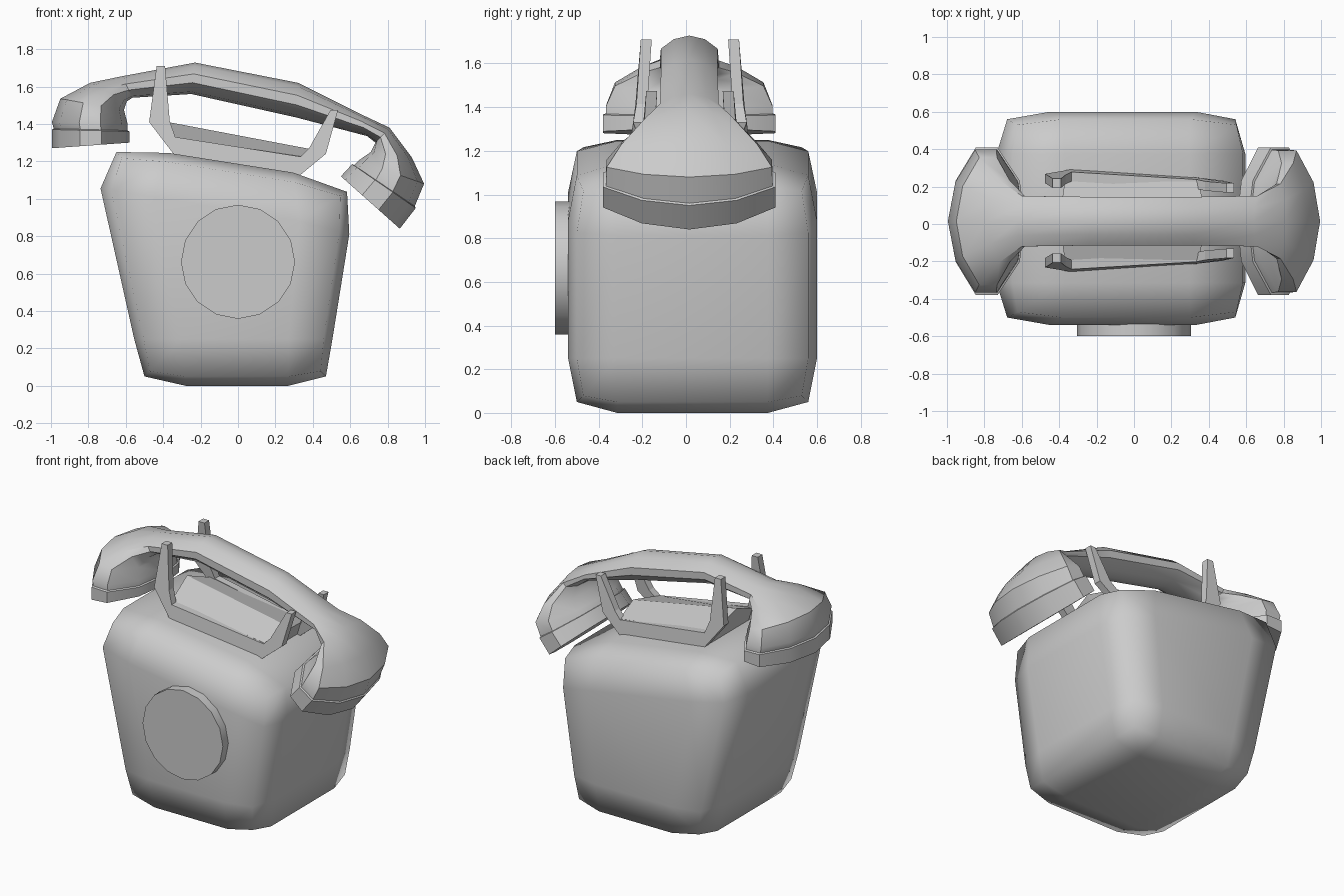
import bpy, bmesh, math
from mathutils import Vector

if "Cube" in bpy.data.objects:
    bpy.data.objects.remove(bpy.data.objects["Cube"])


def finish(name, bm, angle=None):
    bmesh.ops.recalc_face_normals(bm, faces=bm.faces)
    me = bpy.data.meshes.new(name)
    bm.to_mesh(me)
    bm.free()
    ob = bpy.data.objects.new(name, me)
    bpy.context.collection.objects.link(ob)
    if angle:
        bpy.ops.object.select_all(action='DESELECT')
        ob.select_set(True)
        bpy.context.view_layer.objects.active = ob
        bpy.ops.object.shade_smooth_by_angle(angle=math.radians(angle))
    return ob


def loft(name, rings, angle=None):
    """Skin a list of equal-length rings and cap both ends."""
    bm = bmesh.new()
    vs = [[bm.verts.new(p) for p in r] for r in rings]
    n = len(vs[0])
    for a, b in zip(vs, vs[1:]):
        for i in range(n):
            bm.faces.new((a[i], a[(i + 1) % n], b[(i + 1) % n], b[i]))
    bm.faces.new(vs[0])
    bm.faces.new(vs[-1])
    return finish(name, bm, angle)


# Body: rounded block on a 4x4x4 shell; rows run bottom to top, (x, z) each
P = [
    [(-.50, .05), (-.28, 0), (.27, 0), (.47, .05)],
    [(-.555, .25), (-.30, .25), (.27, .25), (.505, .25)],
    [(-.735, 1.055), (-.45, 1.01), (.33, .88), (.595, .81)],
    [(-.65, 1.25), (-.37, 1.245), (.295, 1.14), (.583, 1.037)],
]


def body_point(i, j, k):
    p = Vector(P[k][i])
    inner = Vector(P[min(max(k, 1), 2)][min(max(i, 1), 2)])
    rim = (i in (0, 3)) + (k in (0, 3))
    if j in (1, 2):
        y = .345
    else:
        y = (.57, .53, .50)[rim]
        p = p.lerp(inner, (0, .2, .14)[rim])
    return (p.x, .03 + (y if j > 1 else -y), p.y)


bm = bmesh.new()
V = {}
for i in range(4):
    for j in range(4):
        for k in range(4):
            if {i, j, k} & {0, 3}:
                V[i, j, k] = bm.verts.new(body_point(i, j, k))
for s in (0, 3):
    for a in range(3):
        for b in range(3):
            quad = [(a, b), (a + 1, b), (a + 1, b + 1), (a, b + 1)]
            bm.faces.new([V[s, u, v] for u, v in quad])
            bm.faces.new([V[u, s, v] for u, v in quad])
            bm.faces.new([V[u, v, s] for u, v in quad])
finish("body", bm, 80)

# Dial disc on the front
circle = [(2 * math.pi * t / 16) for t in range(16)]
loft("dial", [[(.305 * math.cos(t), y, .663 + .305 * math.sin(t)) for t in circle]
              for y in (-.6, -.48)], 30)

# Handset: stations of outer point, inner point (x, z) and half width
HALF = [(1, 0), (.8, .55), (.28, 1), (-.28, 1), (-.85, .55), (-1, 0)]
SECTION = HALF + [(u, -v) for u, v in HALF[-2:0:-1]]
STATIONS = [
    (-.995, 1.27, -.58, 1.30, .395),
    (-.995, 1.37, -.58, 1.36, .395),
    (-.985, 1.375, -.59, 1.365, .382),
    (-.995, 1.41, -.59, 1.40, .382),
    (-.95, 1.535, -.61, 1.475, .34),
    (-.79, 1.62, -.595, 1.52, .22),
    (-.62, 1.655, -.565, 1.54, .135),
    (-.23, 1.728, -.25, 1.56, .13),
    (.32, 1.62, .31, 1.435, .13),
    (.64, 1.46, .69, 1.335, .135),
    (.81, 1.38, .735, 1.30, .20),
    (.93, 1.22, .71, 1.25, .31),
    (.995, 1.08, .645, 1.205, .378),
    (.945, .96, .62, 1.18, .382),
    (.95, .95, .61, 1.185, .395),
    (.865, .84, .55, 1.12, .395),
]
rings = []
for ox, oz, ix, iz, w in STATIONS:
    o, n = Vector((ox, oz)), Vector((ix, iz))
    c, d = (o + n) / 2, (o - n) / 2
    rings.append([(c.x + d.x * u, .015 + w * v, c.y + d.y * u) for u, v in SECTION])
loft("handset", rings, 40)

# Cradle side plates with prongs: (x, z, distance from the middle)
PLATE = [
    (-.435, 1.71, .225), (-.475, 1.41, .25), (-.33, 1.22, .275),
    (.30, 1.10, .235), (.47, 1.24, .215), (.535, 1.475, .2),
    (.495, 1.475, .2), (.38, 1.27, .21), (.335, 1.225, .22),
    (-.335, 1.33, .26), (-.365, 1.415, .245), (-.39, 1.71, .225),
]
for side, label in ((-1, "front"), (1, "back")):
    loft("cradle_" + label, [[(x, .018 + side * (h - t), z) for x, z, h in PLATE]
                             for t in (0, .05)])

# Cradle middle: low ridge between the plates
RIDGE = [(.21, [(-.37, 1.33), (.345, 1.225)]), (0, [(-.40, 1.415), (.39, 1.265)])]
base = [(.30, 1.10), (-.33, 1.20)]
rows = RIDGE[:1] + RIDGE[1:] + [(-.21, RIDGE[0][1])]
loft("cradle_ridge", [[(x, .018 + y, z) for x, z in top + base] for y, top in rows])
